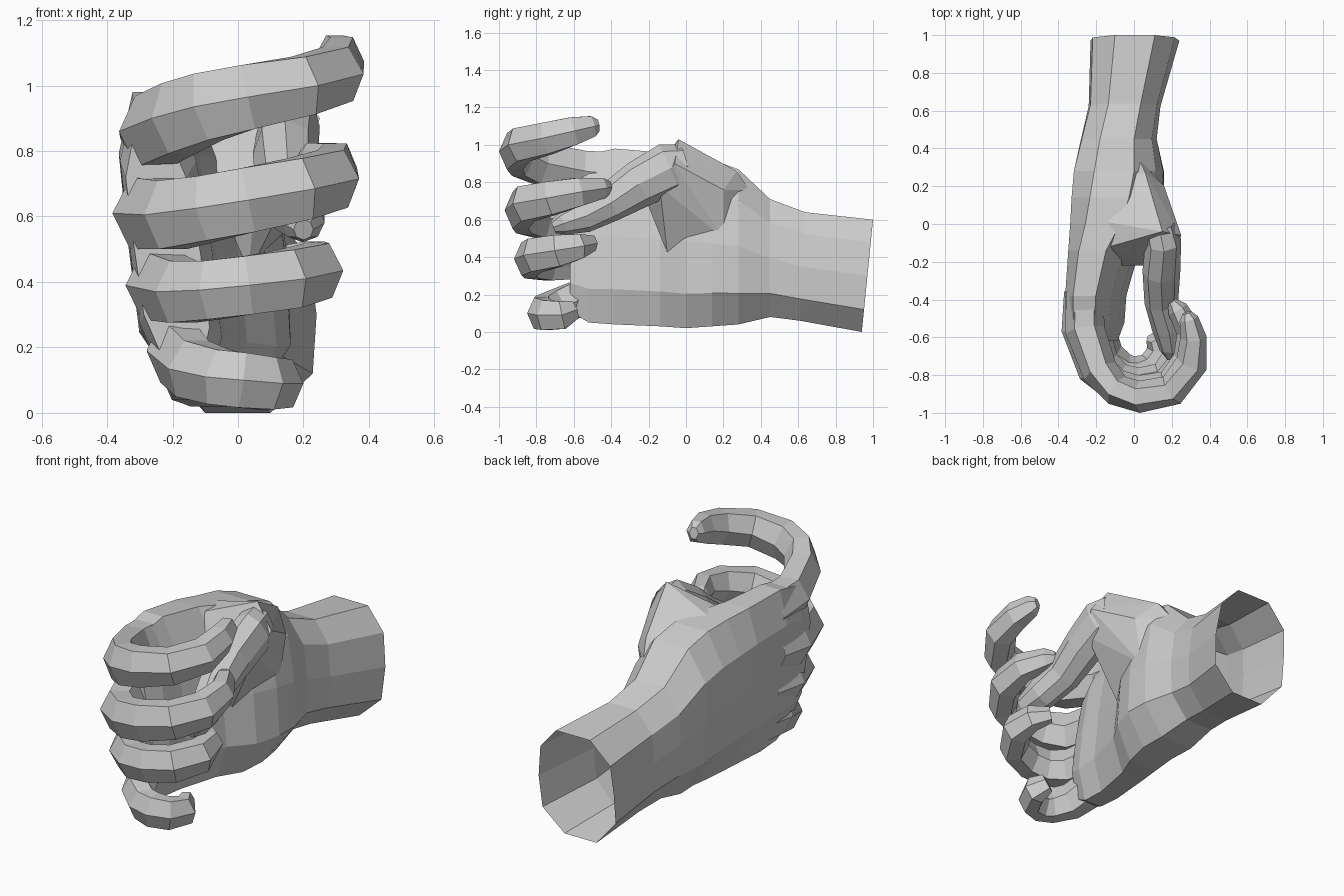
import bpy, bmesh, math
from mathutils import Vector


def make_object(name, bm):
    """Turn a bmesh into a flat-shaded object with outward normals."""
    bmesh.ops.recalc_face_normals(bm, faces=bm.faces)
    me = bpy.data.meshes.new(name)
    bm.to_mesh(me)
    bm.free()
    bpy.context.collection.objects.link(bpy.data.objects.new(name, me))


def loft(name, rings):
    """Skin a list of equal-length vertex rings; the last ring is capped."""
    bm = bmesh.new()
    rows = [[bm.verts.new(v) for v in r] for r in rings]
    n = len(rows[0])
    for a, b in zip(rows, rows[1:]):
        for k in range(n):
            j = (k + 1) % n
            bm.faces.new((a[k], a[j], b[j], b[k]))
    bm.faces.new(rows[-1])
    make_object(name, bm)


def tube(name, path, sides=6):
    """Faceted digit; path rows are x, y, z, radial radius, vertical radius."""
    pts = [Vector(p[:3]) for p in path]
    rings = []
    for i, p in enumerate(path):
        t = (pts[min(i + 1, len(pts) - 1)] - pts[max(i - 1, 0)]).normalized()
        side = t.cross(Vector((0, 0, 1))).normalized()
        up = side.cross(t)
        rings.append([pts[i] + side * p[3] * math.cos(a) + up * p[4] * math.sin(a) / 0.87
                      for a in (2 * math.pi * k / sides for k in range(sides))])
    loft(name, rings)


def hull(name, points):
    """Convex faceted lump around a few points."""
    bm = bmesh.new()
    for p in points:
        bm.verts.new(p)
    bmesh.ops.convex_hull(bm, input=bm.verts)
    bmesh.ops.delete(bm, geom=[v for v in bm.verts if not v.link_faces], context='VERTS')
    make_object(name, bm)


# wrist and palm: sections y, x min, x max, z min, z max, lean of the little-finger edge, end tilt
sections = [
    (0.97, -0.23, 0.24, 0.00, 0.60, 0.00, 0.10),
    (0.62, -0.24, 0.14, 0.06, 0.64, 0.00, 0.05),
    (0.45, -0.29, 0.11, 0.08, 0.71, 0.02, 0.00),
    (0.28, -0.34, 0.13, 0.04, 0.87, 0.05, 0.00),
    (0.14, -0.36, 0.10, 0.03, 0.92, 0.09, 0.00),
    (0.00, -0.37, 0.04, 0.02, 0.94, 0.11, 0.00),
    (-0.14, -0.38, -0.06, 0.03, 0.96, 0.12, 0.00),
    (-0.38, -0.395, -0.13, 0.04, 0.98, 0.12, 0.00),
    (-0.52, -0.39, -0.14, 0.05, 0.95, 0.12, 0.00),
    (-0.62, -0.37, -0.17, 0.11, 0.87, 0.11, 0.00),
]
outline = [(-1, -0.5), (-1, 0.05), (-0.95, 0.6), (-0.45, 1), (0.45, 1),
           (0.9, 0.6), (1, 0), (0.95, -0.6), (0.4, -1), (-0.45, -1)]
rings = []
for y, x0, x1, z0, z1, lean, tilt in sections:
    ring = []
    for u, w in outline:
        z = (z0 + z1) / 2 + w * (z1 - z0) / 2
        x = (x0 + x1) / 2 + u * (x1 - x0) / 2 + lean * (1 - w) / 2
        ring.append((x, y + tilt * (z - 0.3), z))
    rings.append(ring)
loft("wrist_and_palm", rings)

# mound and web of the thumb: joins palm, back of the hand and thumb joint
hull("thumb_mound", [
    (-0.15, 0.24, 0.84), (0.03, 0.34, 0.76), (0.06, 0.27, 0.86), (-0.20, 0.02, 0.92),
    (0.15, -0.04, 1.03), (0.16, 0.20, 0.76), (0.16, 0.06, 0.84), (-0.13, -0.12, 0.93),
    (0.25, -0.06, 0.90), (0.21, -0.14, 0.78), (0.12, 0.20, 0.50), (-0.08, -0.22, 0.72),
    (0.06, -0.22, 0.72), (0.03, -0.10, 0.42)])

# fingers: curled from the knuckle round to the tip
tube("index_finger", [
    (-0.26, -0.36, 0.84, 0.10, 0.12), (-0.26, -0.56, 0.86, 0.105, 0.11),
    (-0.18, -0.78, 0.90, 0.095, 0.11), (-0.09, -0.88, 0.935, 0.085, 0.105),
    (0.03, -0.915, 0.965, 0.085, 0.10), (0.20, -0.88, 1.00, 0.085, 0.09),
    (0.305, -0.74, 1.035, 0.085, 0.085), (0.315, -0.60, 1.075, 0.07, 0.075),
    (0.29, -0.50, 1.10, 0.05, 0.055), (0.28, -0.47, 1.105, 0.025, 0.03)])
tube("middle_finger", [
    (-0.27, -0.36, 0.63, 0.10, 0.12), (-0.275, -0.55, 0.61, 0.11, 0.11),
    (-0.20, -0.77, 0.605, 0.10, 0.105), (-0.09, -0.86, 0.625, 0.09, 0.10),
    (0.03, -0.885, 0.65, 0.085, 0.10), (0.19, -0.855, 0.685, 0.085, 0.095),
    (0.29, -0.72, 0.715, 0.085, 0.09), (0.295, -0.57, 0.75, 0.07, 0.075),
    (0.23, -0.45, 0.77, 0.055, 0.055), (0.20, -0.41, 0.775, 0.025, 0.03)])
tube("ring_finger", [
    (-0.23, -0.36, 0.41, 0.10, 0.11), (-0.24, -0.55, 0.39, 0.105, 0.105),
    (-0.17, -0.74, 0.37, 0.095, 0.095), (-0.08, -0.82, 0.375, 0.085, 0.09),
    (0.03, -0.84, 0.39, 0.08, 0.09), (0.16, -0.805, 0.41, 0.08, 0.09),
    (0.245, -0.68, 0.435, 0.08, 0.085), (0.23, -0.57, 0.46, 0.065, 0.065),
    (0.16, -0.50, 0.475, 0.04, 0.04)])
tube("little_finger", [
    (-0.18, -0.36, 0.21, 0.09, 0.11), (-0.19, -0.54, 0.19, 0.09, 0.10),
    (-0.14, -0.69, 0.135, 0.085, 0.09), (-0.06, -0.76, 0.11, 0.08, 0.085),
    (0.01, -0.775, 0.10, 0.075, 0.085), (0.09, -0.745, 0.09, 0.07, 0.08),
    (0.135, -0.66, 0.09, 0.065, 0.075), (0.10, -0.60, 0.12, 0.04, 0.05)])

# thumb: from the mound down to the middle finger
tube("thumb", [
    (0.13, -0.02, 0.89, 0.09, 0.10), (0.155, -0.09, 0.875, 0.095, 0.12),
    (0.145, -0.25, 0.79, 0.10, 0.11), (0.145, -0.41, 0.69, 0.09, 0.09),
    (0.18, -0.55, 0.62, 0.085, 0.08), (0.20, -0.66, 0.58, 0.065, 0.055),
    (0.20, -0.71, 0.56, 0.03, 0.03)], sides=8)
